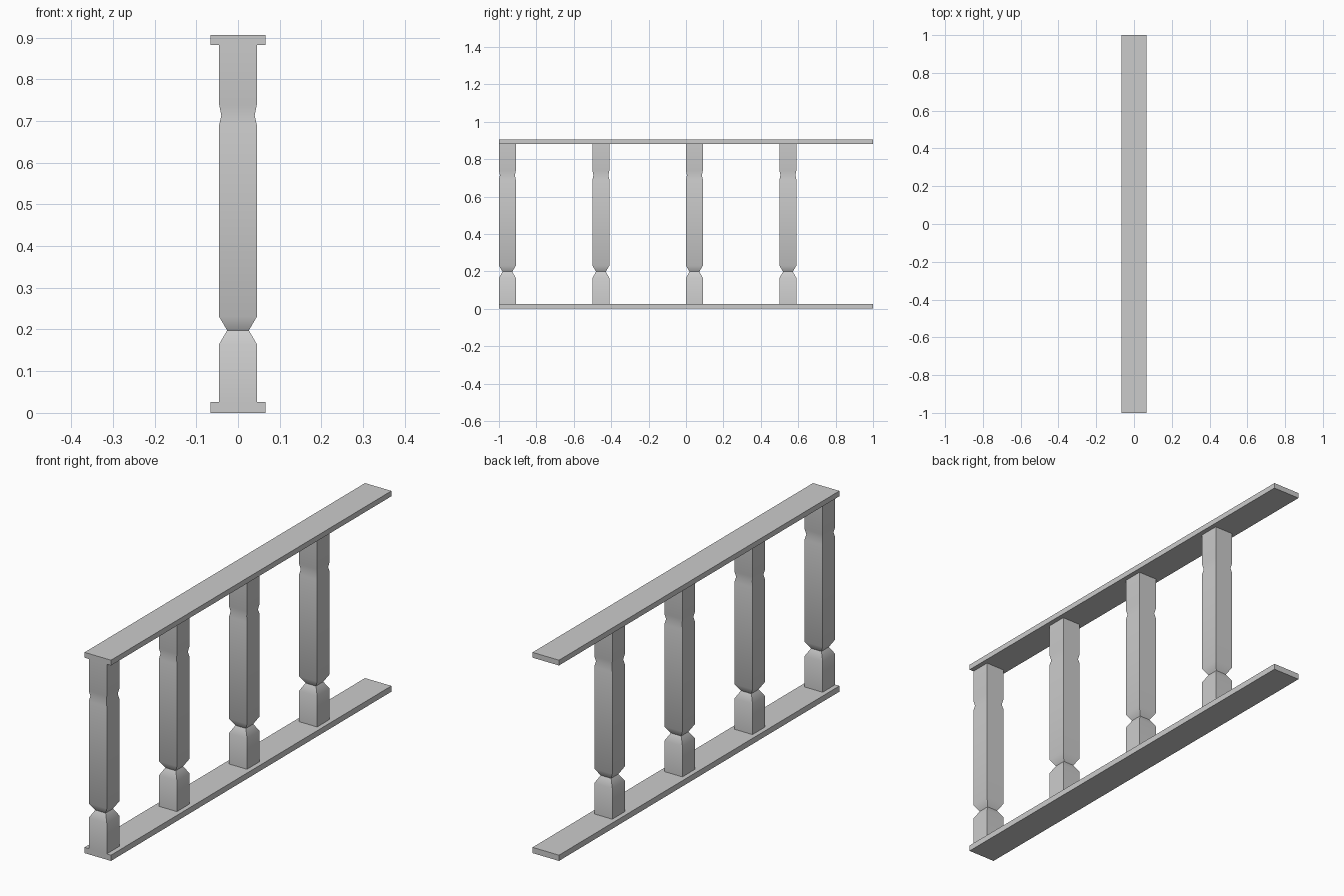
import bpy, bmesh, math

if "Cube" in bpy.data.objects:
    bpy.data.objects.remove(bpy.data.objects["Cube"])

RAIL_HALF = 0.066
# (half width, z) up one side of a square baluster
PROFILE = [(0.045, 0.026), (0.045, 0.165), (0.026, 0.198), (0.045, 0.23),
           (0.045, 0.691), (0.040, 0.714), (0.045, 0.738), (0.045, 0.882)]


def finish(name, bm):
    bmesh.ops.recalc_face_normals(bm, faces=bm.faces)
    mesh = bpy.data.meshes.new(name)
    bm.to_mesh(mesh)
    bm.free()
    obj = bpy.data.objects.new(name, mesh)
    bpy.context.collection.objects.link(obj)
    return obj


def rail(name, z0, z1):
    bm = bmesh.new()
    bmesh.ops.create_cube(bm, size=1)
    for v in bm.verts:
        v.co.x *= 2 * RAIL_HALF
        v.co.y *= 2
        v.co.z = z0 if v.co.z < 0 else z1
    return finish(name, bm)


def baluster(name, y):
    # square rings skinned together
    bm = bmesh.new()
    rings = [[bm.verts.new((sx * h, sy * h, z))
              for sx, sy in ((-1, -1), (1, -1), (1, 1), (-1, 1))]
             for h, z in PROFILE]
    for a, b in zip(rings, rings[1:]):
        for i in range(4):
            j = (i + 1) % 4
            bm.faces.new((a[i], a[j], b[j], b[i]))
    bm.faces.new(rings[0][::-1])
    bm.faces.new(rings[-1])
    obj = finish(name, bm)
    obj.location.y = y
    # soft vertical shading, crisp corners and neck
    bpy.ops.object.select_all(action='DESELECT')
    bpy.context.view_layer.objects.active = obj
    obj.select_set(True)
    bpy.ops.object.shade_smooth_by_angle(angle=math.radians(35))
    return obj


# Rails
rail("bottom_rail", 0.0, 0.026)
rail("top_rail", 0.882, 0.906)

# Balusters, first one flush with the front end
for i in range(4):
    baluster(f"baluster_{i + 1}", -0.955 + 0.5 * i)
